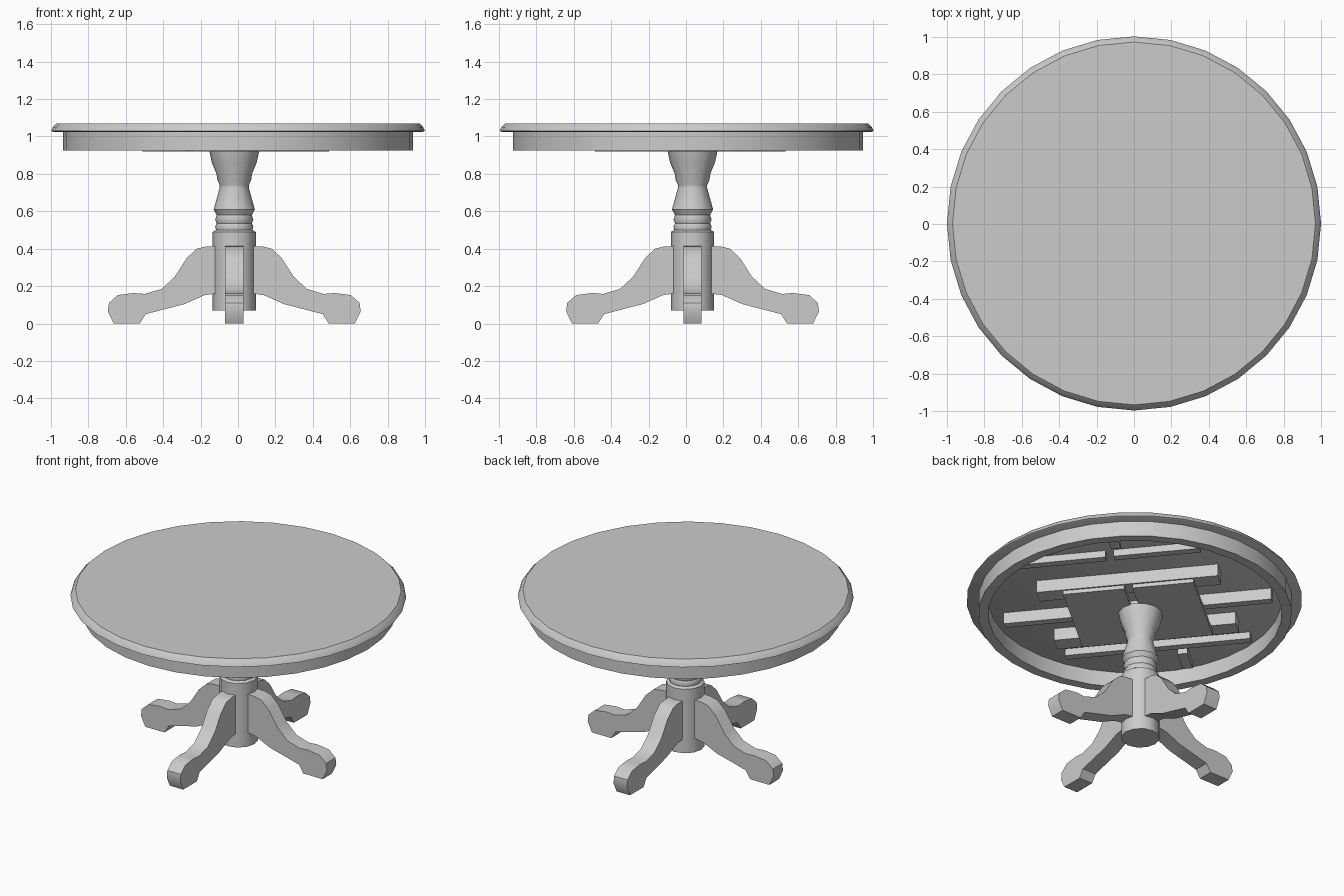
import bpy, bmesh, math
from mathutils import Matrix, Vector

if "Cube" in bpy.data.objects:
    bpy.data.objects.remove(bpy.data.objects["Cube"])

grey = bpy.data.materials.new("plain_grey")
grey.use_nodes = True
COLOR = (0.6, 0.6, 0.6, 1)
grey.diffuse_color = COLOR
grey.node_tree.nodes["Principled BSDF"].inputs["Base Color"].default_value = COLOR

POST = Vector((-0.02, 0.035, 0))
TURN = math.radians(129.5)      # heading of the under-top rails


def finish(bm, name, smooth=None):
    bmesh.ops.recalc_face_normals(bm, faces=bm.faces)
    mesh = bpy.data.meshes.new(name)
    bm.to_mesh(mesh)
    bm.free()
    mesh.materials.append(grey)
    ob = bpy.data.objects.new(name, mesh)
    bpy.context.collection.objects.link(ob)
    if smooth:
        bpy.ops.object.select_all(action='DESELECT')
        ob.select_set(True)
        bpy.context.view_layer.objects.active = ob
        bpy.ops.object.shade_smooth_by_angle(angle=math.radians(smooth))
    return ob


def lathe(name, profile, sides, center, closed=False, smooth=35):
    """Revolve (radius, z) points; open profiles get end caps."""
    bm = bmesh.new()
    rings = [[bm.verts.new((center.x + r * math.cos(a), center.y + r * math.sin(a), z))
              for a in (math.tau * i / sides for i in range(sides))]
             for r, z in profile]
    pairs = list(zip(rings, rings[1:]))
    if closed:
        pairs.append((rings[-1], rings[0]))
    else:
        bm.faces.new(rings[0])
        bm.faces.new(rings[-1])
    for lo, hi in pairs:
        for i in range(sides):
            j = (i + 1) % sides
            bm.faces.new((lo[i], lo[j], hi[j], hi[i]))
    return finish(bm, name, smooth)


def rail(name, along, across, length, width, bottom, top):
    """Box laid out in the turned frame of the under-top rails."""
    bm = bmesh.new()
    place = (Matrix.Rotation(TURN, 4, 'Z')
             @ Matrix.Translation((along, across, (bottom + top) / 2))
             @ Matrix.Diagonal((length, width, top - bottom, 1)))
    bmesh.ops.create_cube(bm, size=1, matrix=place)
    return finish(bm, name)


# Round top and the apron ring beneath it
lathe("table_top", [(0.99, 1.025), (1.0, 1.03), (0.99, 1.05), (0.97, 1.07)], 32, Vector((0, 0.003, 0)))
lathe("apron", [(0.935, 0.925), (0.935, 1.026), (0.875, 1.026), (0.875, 0.925)],
      32, Vector((0, 0.01, 0)), closed=True)

# Turned post
lathe("post", [(0.115, 0.07), (0.115, 0.49), (0.098, 0.50), (0.102, 0.52), (0.094, 0.535),
               (0.102, 0.555), (0.094, 0.58), (0.11, 0.61), (0.078, 0.725), (0.078, 0.74),
               (0.09, 0.765), (0.095, 0.80), (0.12, 0.86), (0.134, 0.925)], 12, POST, smooth=40)

# Four curved legs from one side outline
LEG = [(0.06, 0.415), (0.15, 0.412), (0.20, 0.40), (0.254, 0.35), (0.318, 0.25), (0.388, 0.185),
       (0.478, 0.158), (0.537, 0.163), (0.623, 0.152), (0.67, 0.11), (0.676, 0.065),
       (0.645, 0), (0.505, 0), (0.473, 0.05), (0.37, 0.077), (0.265, 0.104),
       (0.157, 0.152), (0.06, 0.165)]
for k, name in enumerate(("left_leg", "back_leg", "right_leg", "front_leg")):
    bm = bmesh.new()
    side = bm.faces.new([bm.verts.new((r, -0.049, z)) for r, z in LEG])
    grown = bmesh.ops.extrude_face_region(bm, geom=[side])["geom"]
    bmesh.ops.translate(bm, vec=(0, 0.098, 0),
                        verts=[v for v in grown if isinstance(v, bmesh.types.BMVert)])
    bm.transform(Matrix.Translation(POST) @ Matrix.Rotation(k * math.pi / 2, 4, 'Z'))
    finish(bm, name, 35)

# Split mounting plate on the post
for s, name in ((-1, "plate_half_a"), (1, "plate_half_b")):
    rail(name, 0.025 + s * 0.21, -0.005, 0.37, 0.64, 0.92, 0.95)

# Rails, runners and strips under the top
rail("slide_rail_near", 0.02, -0.28, 1.1, 0.11, 0.945, 1.026)
rail("slide_rail_far", 0.02, 0.30, 1.1, 0.11, 0.945, 1.026)
rail("centre_runner", 0.02, 0.03, 1.62, 0.05, 0.95, 1.026)
rail("strip_near_a", -0.36, -0.59, 0.60, 0.05, 0.98, 1.026)
rail("strip_near_b", 0.25, -0.59, 0.52, 0.05, 0.98, 1.026)
rail("strip_far", 0.05, 0.52, 1.12, 0.05, 0.98, 1.026)

# Small cleats by the apron
for i, (u, v) in enumerate(((0.02, -0.78), (-0.10, 0.70), (0.18, 0.70))):
    rail("cleat_%d" % (i + 1), u, v, 0.06, 0.18, 0.985, 1.026)
